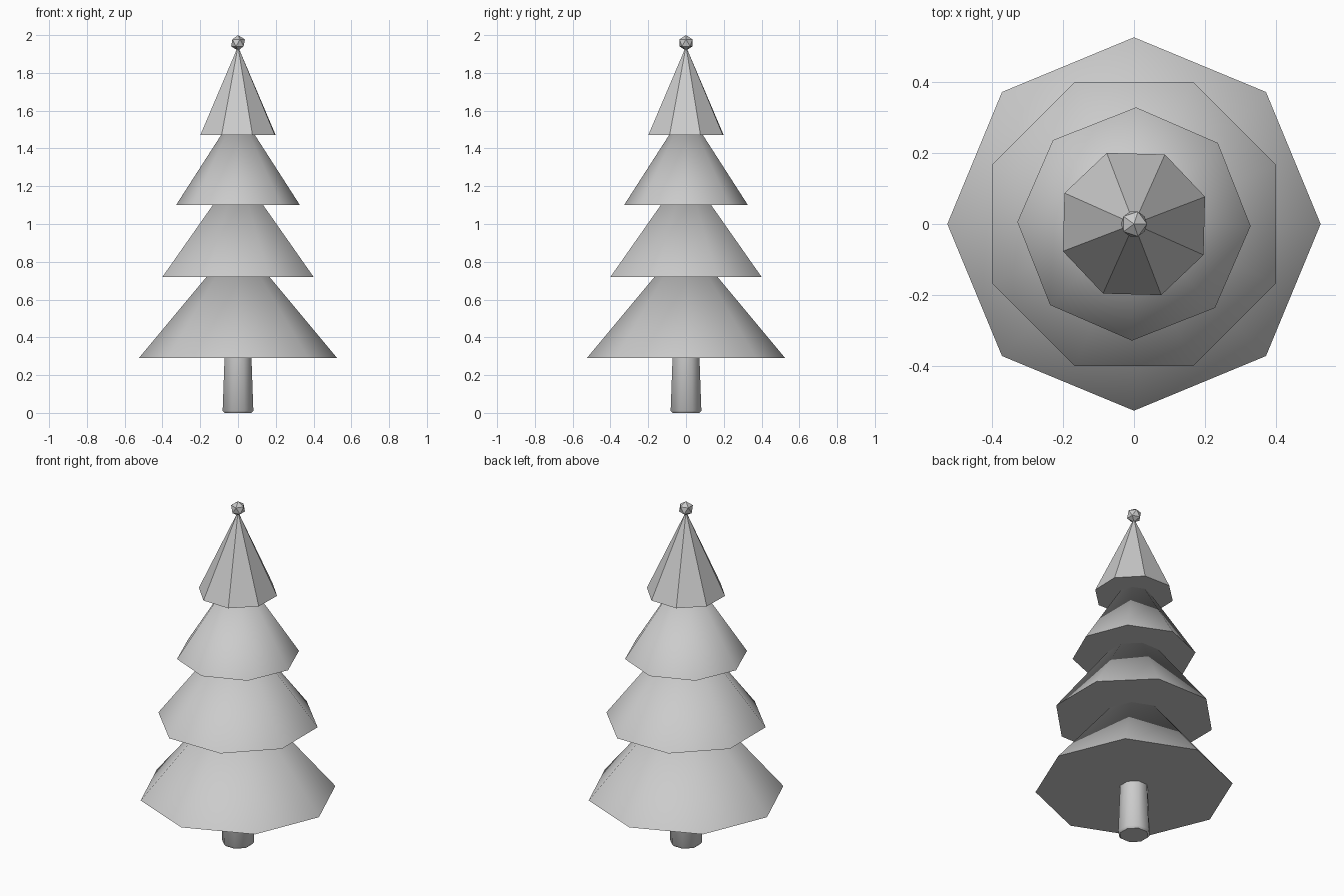
import bpy, bmesh, math

if "Cube" in bpy.data.objects:
    bpy.data.objects.remove(bpy.data.objects["Cube"])

mat = bpy.data.materials.new("light_grey")
mat.diffuse_color = (0.6, 0.6, 0.6, 1)
mat.use_nodes = True
mat.node_tree.nodes["Principled BSDF"].inputs["Base Color"].default_value = mat.diffuse_color


def lathe(name, profile, sides, turn, smooth):
    """Closed solid from (radius, z) rings; a zero radius makes a tip."""
    bm = bmesh.new()
    rings = []
    for r, z in profile:
        n = sides if r > 0 else 1
        rings.append([bm.verts.new((r * math.cos(turn + math.tau * i / sides),
                                    r * math.sin(turn + math.tau * i / sides), z))
                      for i in range(n)])
    for a, b in zip(rings, rings[1:]):
        for i in range(sides):
            j = (i + 1) % sides
            quad = [a[i], a[j], b[0]] if len(b) == 1 else [a[i], a[j], b[j], b[i]]
            bm.faces.new(quad).smooth = smooth
    # flat end caps with a crisp rim
    for ring, flip in ((rings[0], True), (rings[-1], False)):
        if len(ring) > 1:
            cap = bm.faces.new(ring[::-1] if flip else ring)
            for e in cap.edges:
                e.smooth = False
    finish(name, bm)


def finish(name, bm):
    me = bpy.data.meshes.new(name)
    bm.to_mesh(me)
    bm.free()
    me.materials.append(mat)
    bpy.context.collection.objects.link(bpy.data.objects.new(name, me))


# trunk, slightly tapered with a small chamfer at the foot
lathe("trunk", [(0.078, 0), (0.088, 0.012), (0.076, 0.32)], 8, math.radians(22.5), True)

# branch tiers: radius, base height, tip height, turn in degrees, smooth
tiers = [(0.525, 0.29, 0.92, 0, True),
         (0.433, 0.72, 1.29, 22.5, True),
         (0.328, 1.10, 1.61, -1, True),
         (0.214, 1.47, 1.94, 21, False)]
for k, (r, z0, z1, turn, smooth) in enumerate(tiers, 1):
    lathe(f"branch_tier_{k}", [(r, z0), (0, z1)], 8, math.radians(turn), smooth)

# faceted ball on the tip
bm = bmesh.new()
bmesh.ops.create_icosphere(bm, subdivisions=1, radius=0.041)
bmesh.ops.translate(bm, verts=bm.verts, vec=(0, 0, 1.959))
finish("tip_ball", bm)
